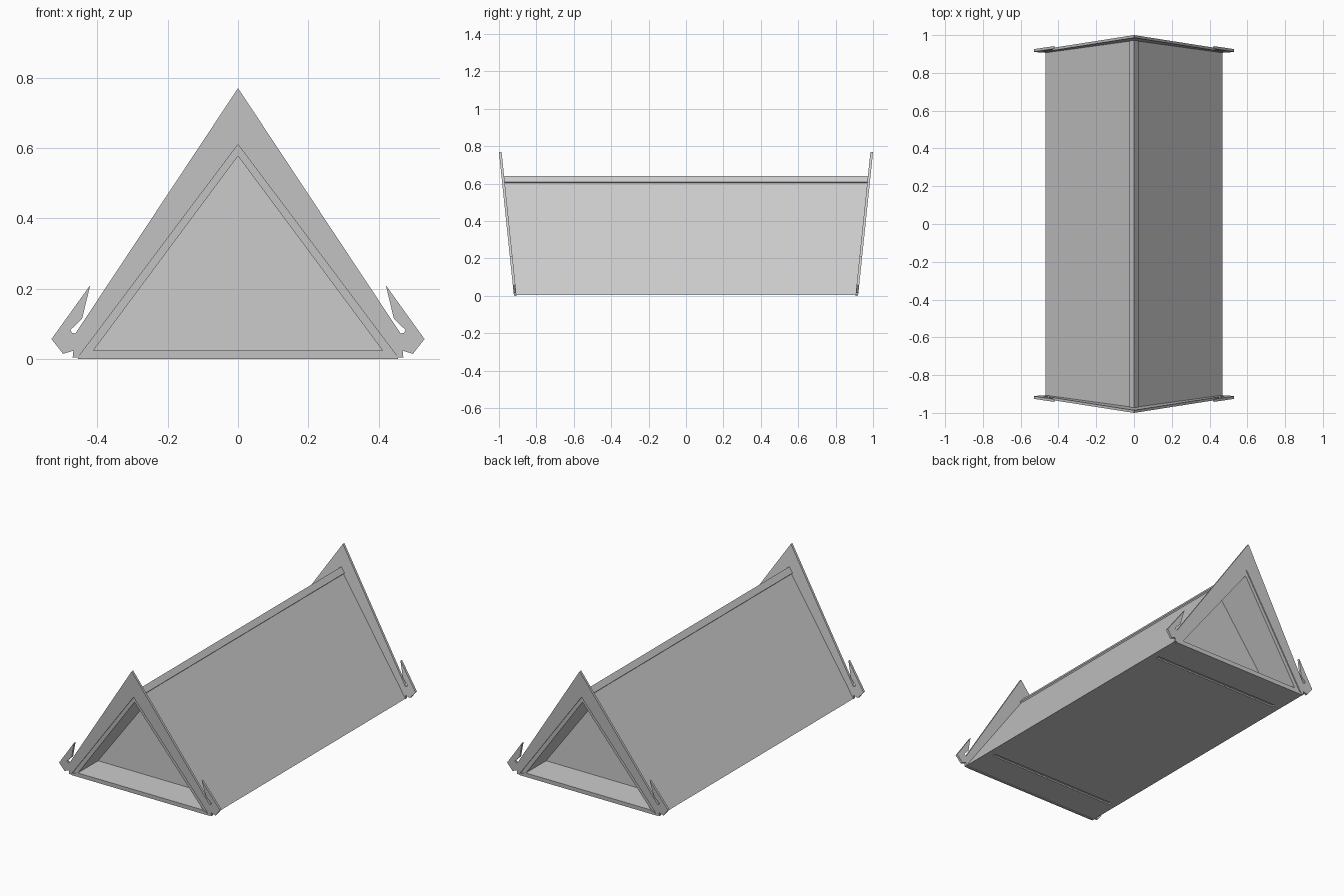
import bpy
import bmesh

cube = bpy.data.objects.get("Cube")
if cube:
    bpy.data.objects.remove(cube)

grey = bpy.data.materials.new("plain_grey")
grey.use_nodes = True
grey.diffuse_color = (0.6, 0.6, 0.6, 1)
grey.node_tree.nodes["Principled BSDF"].inputs["Base Color"].default_value = (0.6, 0.6, 0.6, 1)

LEAN = 0.104      # how far the gable ends lean out per unit of height
FOOT = 0.92       # distance of the gable foot from the middle


def gable_y(inset):
    """Leaning gable plane, set back by inset."""
    return lambda z: FOOT + LEAN * z - inset


def prism(name, profile, near, far):
    """Sweep an x-z profile between two y positions given as functions of z."""
    bm = bmesh.new()
    rings = [[bm.verts.new((x, y(z), z)) for x, z in profile] for y in (near, far)]
    bm.faces.new(rings[0])
    bm.faces.new(rings[1][::-1])
    n = len(profile)
    for i in range(n):
        j = (i + 1) % n
        bm.faces.new((rings[0][i], rings[1][i], rings[1][j], rings[0][j]))
    bmesh.ops.recalc_face_normals(bm, faces=bm.faces)
    mesh = bpy.data.meshes.new(name)
    bm.to_mesh(mesh)
    bm.free()
    mesh.materials.append(grey)
    obj = bpy.data.objects.new(name, mesh)
    bpy.context.collection.objects.link(obj)
    return obj


def mirrored(half):
    """Complete a half profile that starts and ends on or beside x = 0."""
    return half + [(-x, z) for x, z in reversed(half) if x > 0]


def across(y):
    return lambda z: -y(z), y


# Roof: two sloping panels with a narrow raised ridge
slope = [(0, 0.625), (0.468, 0.004), (0.426, 0.004), (0, 0.577)]
roof = [(x, z) for x, z in slope] + [(-x, z) for x, z in slope[2:0:-1]]
prism("roof_panels", roof, *across(gable_y(0.006)))
cap = [(0, 0.64), (0.023, 0.609), (0.012, 0.597), (0, 0.6)]
prism("ridge_cap", cap + [(-x, z) for x, z in cap[2:0:-1]], *across(gable_y(0.006)))

# Floor between the gable walls
floor = mirrored([(0.43, 0.004), (0.41, 0.025)])
prism("floor", floor, lambda z: -0.705, lambda z: 0.705)

# One half of a gable board, with the upturned hook at its foot
board = [(0, 0.77), (0.462, 0.073), (0.472, 0.075), (0.476, 0.083),
         (0.443, 0.115), (0.42, 0.21), (0.53, 0.057), (0.497, 0.015),
         (0.468, 0.024), (0.47, 0.004), (0.455, 0.004), (0, 0.61)]
wall = [(0, 0.585), (0.425, 0.012), (-0.425, 0.012)]

for end, side in (("front", -1), ("back", 1)):
    def at(y, s=side):
        return lambda z: s * y(z)

    # Recessed triangular wall
    prism(end + "_gable_wall", wall, at(lambda z: 0.70), at(lambda z: 0.73))
    # Soffit ledge from the wall out to the leaning gable
    prism(end + "_soffit", floor, at(lambda z: 0.725), at(gable_y(0.006)))
    # Left and right gable boards
    for hand, flip in (("left", 1), ("right", -1)):
        prism(f"{end}_{hand}_gable_board", [(flip * x, z) for x, z in board],
              at(gable_y(0.014)), at(gable_y(0)))
    # Thin sill along the foot of the gable
    sill = mirrored([(0.455, 0.0), (0.455, 0.008), (0.41, 0.025)])
    prism(end + "_sill", sill, at(gable_y(0.014)), at(gable_y(0.002)))
